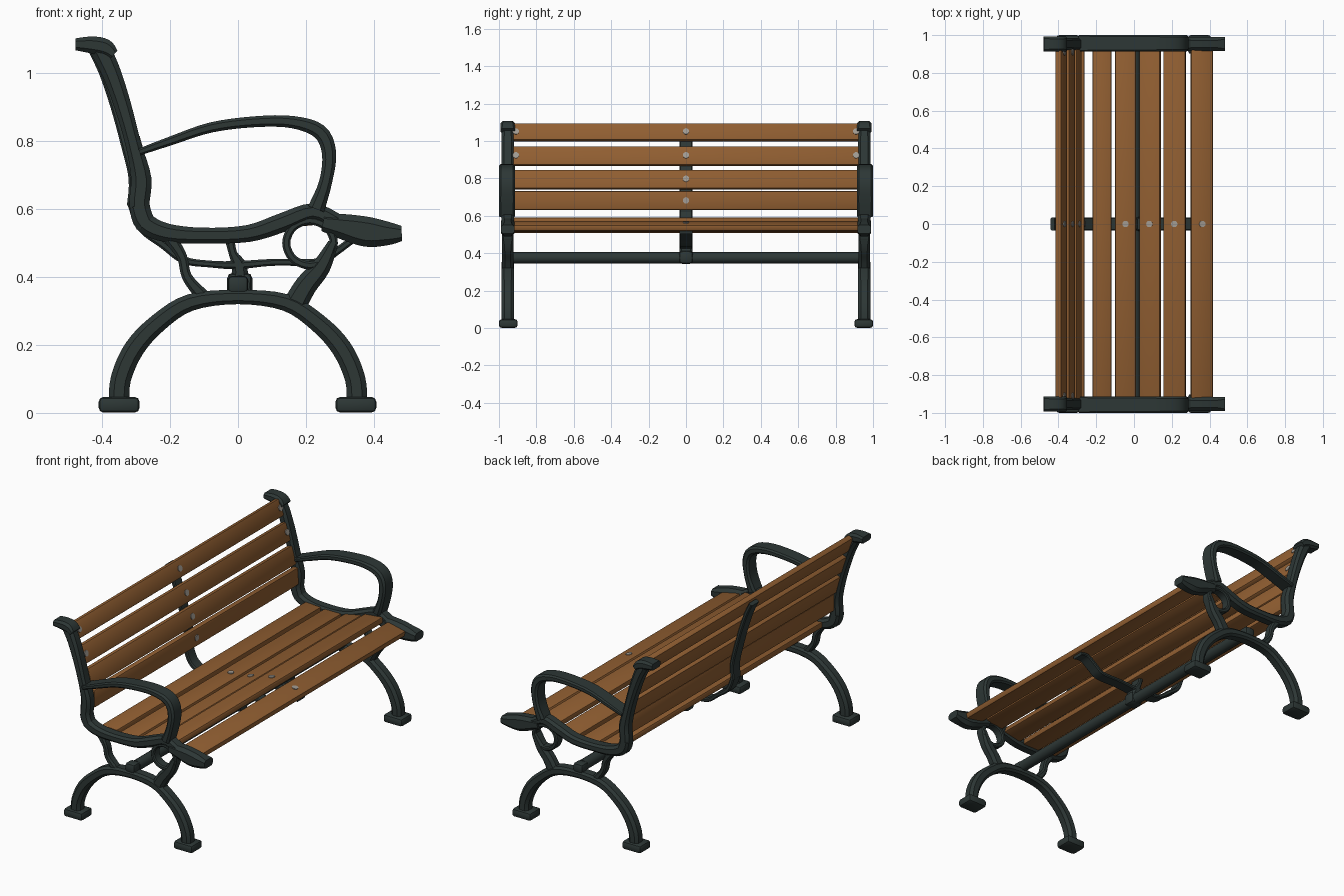
import bpy, bmesh, math
from mathutils import Vector

cube = bpy.data.objects.get("Cube")
if cube:
    bpy.data.objects.remove(cube, do_unlink=True)


def material(name, rgb, rough):
    m = bpy.data.materials.new(name)
    m.use_nodes = True
    m.diffuse_color = (*rgb, 1)
    b = m.node_tree.nodes["Principled BSDF"]
    b.inputs["Base Color"].default_value = (*rgb, 1)
    b.inputs["Roughness"].default_value = rough
    return m


IRON = material("dark green iron", (0.026, 0.038, 0.036), 0.6)
WOOD = material("brown wood", (0.28, 0.112, 0.031), 0.7)
STEEL = material("grey steel", (0.36, 0.33, 0.29), 0.5)


def finish(name, bm, mat):
    bmesh.ops.recalc_face_normals(bm, faces=bm.faces)
    me = bpy.data.meshes.new(name)
    bm.to_mesh(me)
    bm.free()
    me.materials.append(mat)
    ob = bpy.data.objects.new(name, me)
    bpy.context.collection.objects.link(ob)
    bpy.ops.object.select_all(action='DESELECT')
    ob.select_set(True)
    bpy.context.view_layer.objects.active = ob
    bpy.ops.object.shade_smooth_by_angle(angle=math.radians(35))
    return ob


def smooth_path(pts, closed, steps=4):
    """Catmull-Rom through (x, z, thickness) points."""
    p = [Vector(q) for q in pts]
    n = len(p)
    get = (lambda i: p[i % n]) if closed else (lambda i: p[min(max(i, 0), n - 1)])
    out = []
    for i in range(n if closed else n - 1):
        a, b, c, d = (get(i + k) for k in (-1, 0, 1, 2))
        for s in range(steps):
            t = s / steps
            out.append(0.5 * (2 * b + (c - a) * t + (2 * a - 5 * b + 4 * c - d) * t * t
                              + (3 * b - a - 3 * c + d) * t ** 3))
    if not closed:
        out.append(p[-1])
    return out


def bar(name, pts, y, width, closed=False):
    """Sweep a chamfered rectangle along a curve in the x-z plane."""
    path = smooth_path(pts, closed)
    n = len(path)
    bm = bmesh.new()
    rings = []
    for i, q in enumerate(path):
        a = path[(i - 1) % n] if closed else path[max(i - 1, 0)]
        b = path[(i + 1) % n] if closed else path[min(i + 1, n - 1)]
        t = Vector((b.x - a.x, b.y - a.y)).normalized()
        h, w = q.z / 2, width / 2
        c = min(h, w) * 0.5
        section = [(h, w - c), (h - c, w), (c - h, w), (-h, w - c),
                   (-h, c - w), (c - h, -w), (h - c, -w), (h, c - w)]
        rings.append([bm.verts.new((q.x - t.y * u, y + v, q.y + t.x * u)) for u, v in section])
    for i in range(n if closed else n - 1):
        r, s = rings[i], rings[(i + 1) % n]
        for k in range(8):
            m = (k + 1) % 8
            bm.faces.new((r[k], r[m], s[m], s[k]))
    if not closed:
        bm.faces.new(rings[0])
        bm.faces.new(rings[-1])
    return finish(name, bm, IRON)


def block(name, loc, size, tilt, mat, chamfer):
    bm = bmesh.new()
    bmesh.ops.create_cube(bm, size=1)
    bmesh.ops.scale(bm, vec=size, verts=bm.verts)
    bmesh.ops.bevel(bm, geom=bm.edges[:], offset=chamfer, segments=2, affect='EDGES', profile=0.5)
    ob = finish(name, bm, mat)
    ob.location = loc
    ob.rotation_euler.y = tilt
    return ob


def cylinder(name, loc, radius, depth, rot, mat):
    bm = bmesh.new()
    bmesh.ops.create_cone(bm, cap_ends=True, segments=16, radius1=radius, radius2=radius, depth=depth)
    ob = finish(name, bm, mat)
    ob.location = loc
    ob.rotation_euler = rot


# Cast iron end frames
post = [(-0.27, 0.55, 0.06), (-0.29, 0.61, 0.06), (-0.285, 0.69, 0.06), (-0.308, 0.79, 0.046),
        (-0.338, 0.9, 0.05), (-0.372, 1.0, 0.056), (-0.405, 1.07, 0.062)]
scroll = [(-0.365, 1.055, 0.03), (-0.39, 1.075, 0.05), (-0.43, 1.083, 0.05), (-0.478, 1.085, 0.035)]
seat_rail = [(-0.3, 0.61, 0.04), (-0.275, 0.56, 0.06), (-0.21, 0.53, 0.055), (-0.1, 0.522, 0.046),
             (0.03, 0.528, 0.05), (0.13, 0.56, 0.056), (0.22, 0.592, 0.05), (0.29, 0.562, 0.05)]
rail_nose = [(0.25, 0.56, 0.05), (0.31, 0.548, 0.075), (0.38, 0.533, 0.088),
             (0.44, 0.528, 0.07), (0.482, 0.528, 0.045)]
armrest = [(-0.29, 0.768, 0.02), (-0.2, 0.8, 0.026), (-0.08, 0.84, 0.03), (0.05, 0.857, 0.032),
           (0.16, 0.856, 0.036), (0.24, 0.828, 0.044), (0.268, 0.765, 0.042),
           (0.258, 0.68, 0.038), (0.23, 0.6, 0.05)]
arch_half = [(-0.35, 0.02, 0.06), (-0.345, 0.1, 0.06), (-0.305, 0.19, 0.06),
             (-0.235, 0.265, 0.055), (-0.14, 0.325, 0.05)]
arch = arch_half + [(0, 0.341, 0.042)] + [(-x, z, w) for x, z, w in reversed(arch_half)]
front_strut = [(0.165, 0.315, 0.07), (0.2, 0.375, 0.065), (0.245, 0.43, 0.055), (0.28, 0.5, 0.03)]
rear_strut = [(-0.2, 0.515, 0.04), (-0.165, 0.46, 0.03), (-0.15, 0.4, 0.03), (-0.105, 0.345, 0.04)]
ring = [(0.212 + 0.07 * math.cos(a * math.pi / 4), 0.5 + 0.066 * math.sin(a * math.pi / 4), 0.024)
        for a in range(8)]

for side, s in (("left", 1), ("right", -1)):
    y = 0.953 * s
    bar(side + "_back_post", post, y, 0.066)
    bar(side + "_post_scroll", scroll, y, 0.078)
    bar(side + "_seat_rail", seat_rail, y, 0.066)
    bar(side + "_rail_nose", rail_nose, y, 0.074)
    bar(side + "_armrest", armrest, 0.957 * s, 0.086)
    bar(side + "_leg_arch", arch, y, 0.066)
    bar(side + "_front_strut", front_strut, y, 0.06)
    bar(side + "_rear_strut", rear_strut, y, 0.05)
    bar(side + "_frame_ring", ring, y, 0.055, closed=True)
    block(side + "_pipe_socket", (0, y, 0.378), (0.06, 0.06, 0.05), 0, IRON, 0.012)
    for end, x in (("front", 0.347), ("rear", -0.35)):
        block(f"{side}_{end}_foot", (x, 0.95 * s, 0.024), (0.12, 0.1, 0.046), 0, IRON, 0.014)

# Stretcher pipe between the frames
cylinder("stretcher_pipe", (0.005, 0, 0.375), 0.03, 1.86, (math.pi / 2, 0, 0), IRON)

# Middle support strap
back_strap = [(x - 0.026, z, 0.022) for x, z, w in post[1:]]
under_strap = [(-0.316, 0.62, 0.022), (-0.285, 0.545, 0.024), (-0.22, 0.495, 0.024),
               (-0.16, 0.45, 0.022), (-0.08, 0.438, 0.02), (0, 0.435, 0.024), (0.1, 0.443, 0.02),
               (0.24, 0.445, 0.02), (0.29, 0.475, 0.022), (0.35, 0.515, 0.02), (0.4, 0.51, 0.016)]
stem = [(-0.025, 0.515, 0.03), (-0.015, 0.47, 0.025), (0.004, 0.43, 0.045), (0.004, 0.37, 0.05)]
bar("middle_back_strap", back_strap, 0, 0.07)
bar("middle_seat_strap", under_strap, 0, 0.07)
bar("middle_stem", stem, 0, 0.07)
block("pipe_clamp", (0.005, 0, 0.378), (0.075, 0.075, 0.07), 0, IRON, 0.018)


# Wooden slats with bolts: x, z, width, tilt about y, bolt positions
def slat(name, x, z, width, tilt, bolts):
    thick = 0.034
    block(name, (x, 0, z), (width, 1.85, thick), tilt, WOOD, 0.008)
    for i, y in enumerate(bolts):
        out = thick / 2 + 0.001
        cylinder(f"{name}_bolt_{i + 1}", (x + out * math.sin(tilt), y, z + out * math.cos(tilt)),
                 0.017, 0.006, (0, tilt, 0), STEEL)


seat = [(-0.17, 0.53, 0.1, 0.05, ()), (-0.045, 0.524, 0.11, 0, (0,)), (0.085, 0.54, 0.112, -0.2, (0,)),
        (0.215, 0.569, 0.118, -0.1, (0,)), (0.358, 0.546, 0.118, 0.2, (0,))]
for i, row in enumerate(seat):
    slat(f"seat_slat_{i + 1}", *row)

back = [(-0.279, 0.682, 0.1, 1.55, (0,)), (-0.305, 0.793, 0.105, 1.3, (0,)),
        (-0.342, 0.918, 0.105, 1.26, (-0.91, 0, 0.91)), (-0.385, 1.045, 0.096, 1.22, (-0.91, 0, 0.91))]
for i, row in enumerate(back):
    slat(f"back_slat_{i + 1}", *row)
